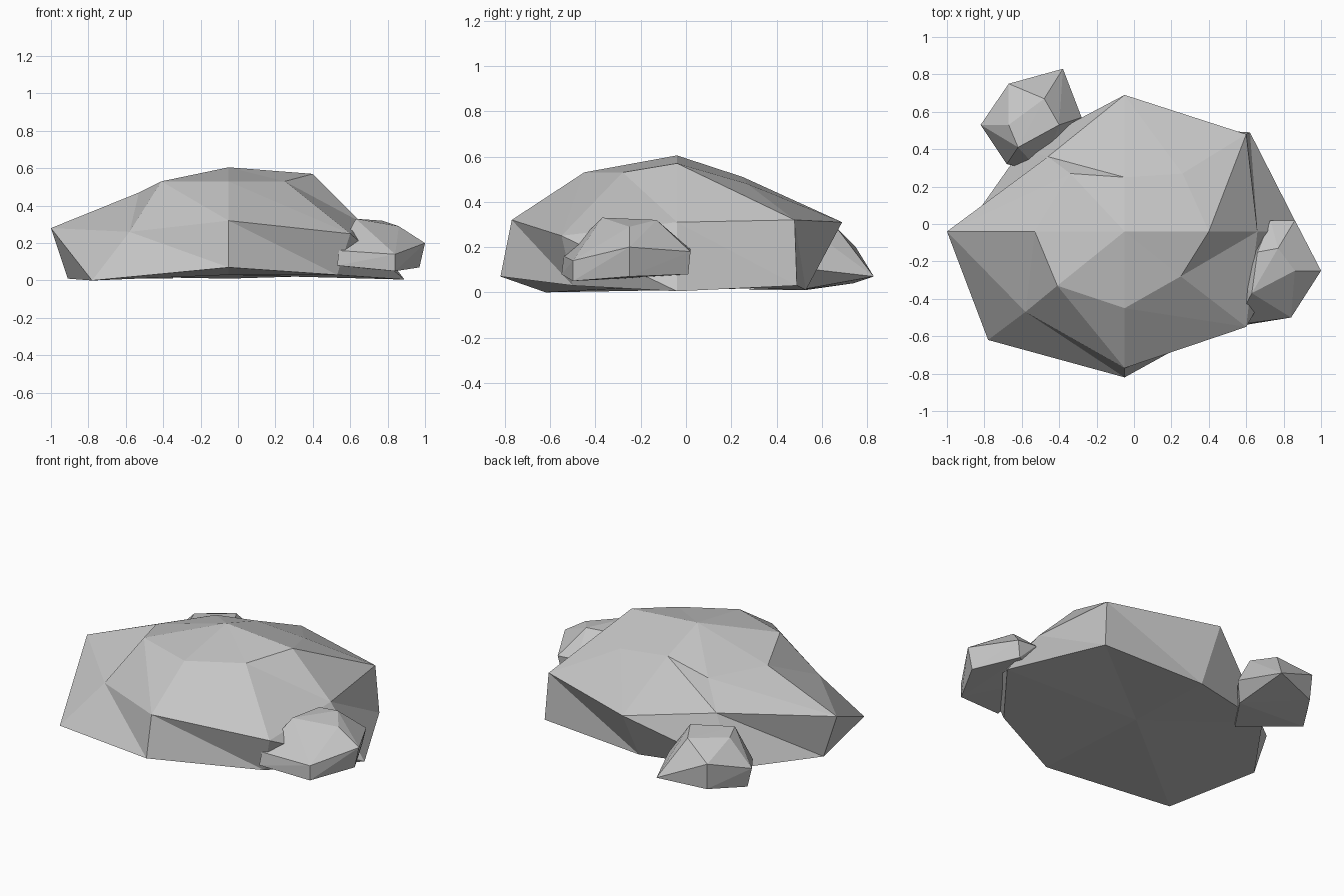
import bpy
import bmesh
from mathutils import Vector

default_cube = bpy.data.objects.get("Cube")
if default_cube:
    bpy.data.objects.remove(default_cube, do_unlink=True)

# Single stone colour
stone = bpy.data.materials.new("stone_grey")
stone.use_nodes = True
grey = (0.56, 0.56, 0.56, 1)
stone.diffuse_color = grey
stone.node_tree.nodes["Principled BSDF"].inputs["Base Color"].default_value = grey


def finish(name, mesh_builder):
    """Turn a bmesh into a flat-shaded stone object."""
    bmesh.ops.recalc_face_normals(mesh_builder, faces=mesh_builder.faces)
    mesh = bpy.data.meshes.new(name)
    mesh_builder.to_mesh(mesh)
    mesh_builder.free()
    mesh.materials.append(stone)
    rock = bpy.data.objects.new(name, mesh)
    bpy.context.collection.objects.link(rock)
    return rock


def layered_rock(name, rings, base, peak):
    """Bridge rings of corners with triangles and cap both ends."""
    builder = bmesh.new()
    layers = [[builder.verts.new(point) for point in ring] for ring in rings]
    count = len(layers[0])
    bottom_vertex = builder.verts.new(base)
    top_vertex = builder.verts.new(peak)
    for i in range(count):
        j = (i + 1) % count
        for lower, upper in zip(layers, layers[1:]):
            builder.faces.new((lower[i], lower[j], upper[i]))
            builder.faces.new((lower[j], upper[j], upper[i]))
        builder.faces.new((layers[0][j], layers[0][i], bottom_vertex))
        builder.faces.new((layers[-1][i], layers[-1][j], top_vertex))
    return finish(name, builder)


def hull_rock(name, points):
    """Wrap a few corner points in a faceted shell."""
    builder = bmesh.new()
    for point in points:
        builder.verts.new(Vector(point))
    result = bmesh.ops.convex_hull(builder, input=builder.verts)
    unused = [v for v in result["geom_interior"] if isinstance(v, bmesh.types.BMVert)]
    bmesh.ops.delete(builder, geom=unused, context="VERTS")
    return finish(name, builder)


# Large boulder: eight corners per ring, counter-clockwise from +x
ground_ring = [(.89, -.04, .005), (.62, .49, .03), (-.05, .53, .01), (-.6, .4, .02),
               (-.91, -.04, .01), (-.78, -.62, 0), (-.05, -.82, .07), (.53, -.5, .03)]
girth_ring = [(.66, -.04, .31), (.6, .48, .32), (-.05, .69, .31), (-.46, .36, .31),
              (-1, -.04, .28), (-.58, -.47, .26), (-.05, -.77, .32), (.6, -.55, .25)]
shoulder_ring = [(.4, -.04, .57), (.26, .27, .48), (-.05, .25, .51), (-.34, .27, .46),
                 (-.53, -.04, .47), (-.41, -.33, .53), (-.05, -.45, .53), (.25, -.28, .53)]
layered_rock("main_boulder", (ground_ring, girth_ring, shoulder_ring),
             base=(-.05, -.04, .03), peak=(-.05, -.04, .605))

# Small rock leaning on the left side
hull_rock("side_rock", [
    (1, -.25, .2), (.97, -.25, .07), (.84, -.5, .14), (.84, -.5, .05),
    (.54, -.54, .16), (.53, -.55, .08), (.86, .02, .18), (.84, .01, .08),
    (.73, .02, .19), (.59, -.33, .25), (.86, -.25, .29), (.77, -.13, .32),
    (.63, -.37, .33), (.66, -.15, .32), (.6, -.1, .07)])

# Small rock behind on the right side
hull_rock("rear_rock", [
    (-.82, .53, .13), (-.79, .53, .01), (-.67, .75, .2), (-.66, .74, .04),
    (-.38, .83, .07), (-.28, .57, .1), (-.4, .53, .29), (-.48, .67, .28),
    (-.68, .32, .07), (-.5, .28, .01), (-.62, .41, .29), (-.67, .53, .28),
    (-.35, .5, .01)])
